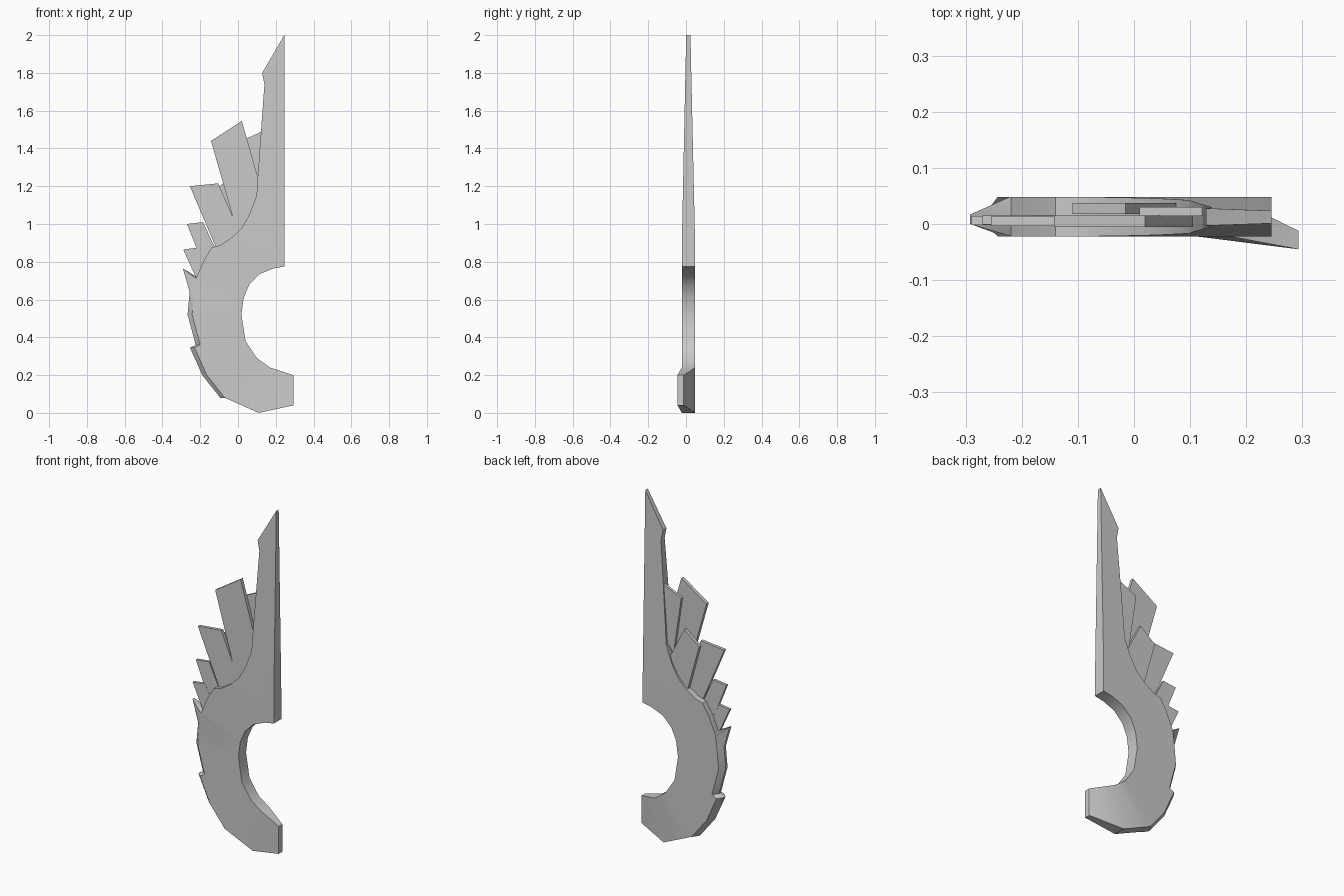
import bpy
import bmesh
import math
from mathutils import Vector

cube = bpy.data.objects.get("Cube")
if cube:
    bpy.data.objects.remove(cube, do_unlink=True)

# One light grey metal for the whole model
GREY = (0.59, 0.59, 0.59, 1.0)
metal = bpy.data.materials.new("light_grey_metal")
metal.use_nodes = True
metal.diffuse_color = GREY
metal.node_tree.nodes["Principled BSDF"].inputs["Base Color"].default_value = GREY

FRONT, BACK, MIDDLE = -0.022, 0.048, 0.012


def finish(bm, name, smooth=True):
    """Turn a bmesh into a named, shaded object."""
    bmesh.ops.recalc_face_normals(bm, faces=bm.faces[:])
    mesh = bpy.data.meshes.new(name)
    bm.to_mesh(mesh)
    bm.free()
    mesh.materials.append(metal)
    obj = bpy.data.objects.new(name, mesh)
    bpy.context.collection.objects.link(obj)
    if smooth:
        bpy.ops.object.select_all(action='DESELECT')
        obj.select_set(True)
        bpy.context.view_layer.objects.active = obj
        bpy.ops.object.shade_smooth_by_angle(angle=math.radians(30))


def loft(rings):
    """Join equal rings of points into a closed solid."""
    bm = bmesh.new()
    rows = [[bm.verts.new(p) for p in ring] for ring in rings]
    count = len(rows[0])
    for low, high in zip(rows, rows[1:]):
        for i in range(count):
            j = (i + 1) % count
            bm.faces.new((low[i], low[j], high[j], high[i]))
    bm.faces.new(rows[0][::-1])
    bm.faces.new(rows[-1])
    return bm


def feather(name, corners, y_front, y_back):
    """Flat blade cut from a short outline."""
    rings = [[(x, y, z) for x, z in corners] for y in (y_front, y_back)]
    finish(loft(rings), name, smooth=False)


# Body outline as (x, z): spike edge, inner curve, hook
plain = [
    (0.245, 2.0), (0.245, 0.775), (0.19, 0.765), (0.115, 0.735), (0.06, 0.68),
    (0.03, 0.61), (0.018, 0.52), (0.04, 0.38), (0.1, 0.29), (0.17, 0.24),
    (0.293, 0.2), (0.293, 0.04), (0.11, 0.0), (-0.065, 0.078),
]
# Outer rim, whose middle sticks out as a ridge
ridged = [
    (-0.07, 0.08), (-0.165, 0.2), (-0.23, 0.345), (-0.2, 0.36),
    (-0.243, 0.52), (-0.232, 0.64),
]
RIDGE = 0.024
# Barb at the top of the ridge: its foot on the rim and its tip
barb_foot, barb_tip = (-0.222, 0.71), (-0.292, 0.765)
# Shoulder and notched edge of the spike
shoulder = [
    (-0.219, 0.72), (-0.18, 0.81), (-0.14, 0.875), (-0.09, 0.89), (-0.03, 0.93),
    (0.02, 0.98), (0.06, 1.05), (0.098, 1.15), (0.105, 1.26), (0.14, 1.74),
    (0.128, 1.8),
]


def body_ring(y, ridge, barb):
    rim = [(x - ridge, z) for x, z in ridged]
    return [(x, y, z) for x, z in plain + rim + [barb] + shoulder]


body = loft([body_ring(FRONT, 0, barb_foot), body_ring(0, RIDGE, barb_tip),
             body_ring(0.017, RIDGE, barb_tip), body_ring(BACK, 0, barb_foot)])

# Cut fold lines where the spike starts to thin and the hook starts to bend
TAPER_START, HOOK_X, HOOK_SLOPE, HOOK_END = 0.9, 0.11, 0.25, 0.293
folds = [(Vector((0, 0, TAPER_START)), Vector((0, 0, 1))),
         (Vector((HOOK_X, 0, 0)), Vector((1, 0, -HOOK_SLOPE)).normalized())]
for point, normal in folds:
    geometry = body.verts[:] + body.edges[:] + body.faces[:]
    bmesh.ops.bisect_plane(body, geom=geometry, dist=0.0005,
                           plane_co=point, plane_no=normal)

for v in body.verts:
    # Thin the spike towards its tip
    if v.co.z > TAPER_START:
        t = (v.co.z - TAPER_START) / (2 - TAPER_START)
        v.co.y = MIDDLE + (v.co.y - MIDDLE) * (1 - 0.68 * t)
    # Bend the hook forwards and thin it
    fold_x = HOOK_X + HOOK_SLOPE * v.co.z
    if v.co.x > fold_x and v.co.z < TAPER_START:
        t = (v.co.x - fold_x) / (HOOK_END - fold_x)
        depth = (v.co.y - FRONT) / (BACK - FRONT)
        v.co.y -= t * (0.023 + 0.037 * depth)
bmesh.ops.triangulate(body, faces=[f for f in body.faces if len(f.verts) > 4])
finish(body, "hooked_blade_body")

# Feathers fanning out of the shoulder, from the spike downwards
feather("feather_by_spike",
        [(0.01, 1.437), (0.127, 1.49), (0.13, 1.2), (0.06, 1.1)], 0.014, 0.03)
feather("feather_tall",
        [(-0.143, 1.44), (0.02, 1.545), (0.105, 1.25), (0.1, 1.0),
         (0.06, 0.95), (0.0, 0.94)], -0.005, 0.015)
feather("feather_rear",
        [(-0.11, 1.19), (-0.015, 1.265), (0.075, 1.09), (0.05, 0.95), (-0.03, 0.9)],
        0.018, 0.037)
feather("feather_wide",
        [(-0.255, 1.2), (-0.105, 1.215), (-0.015, 1.01), (0.02, 0.92), (-0.11, 0.86)],
        -0.004, 0.014)
feather("feather_short",
        [(-0.27, 1.0), (-0.185, 1.01), (-0.12, 0.87), (-0.19, 0.8)], -0.001, 0.015)
feather("feather_low",
        [(-0.29, 0.865), (-0.21, 0.875), (-0.16, 0.78), (-0.215, 0.7)], -0.002, 0.014)
